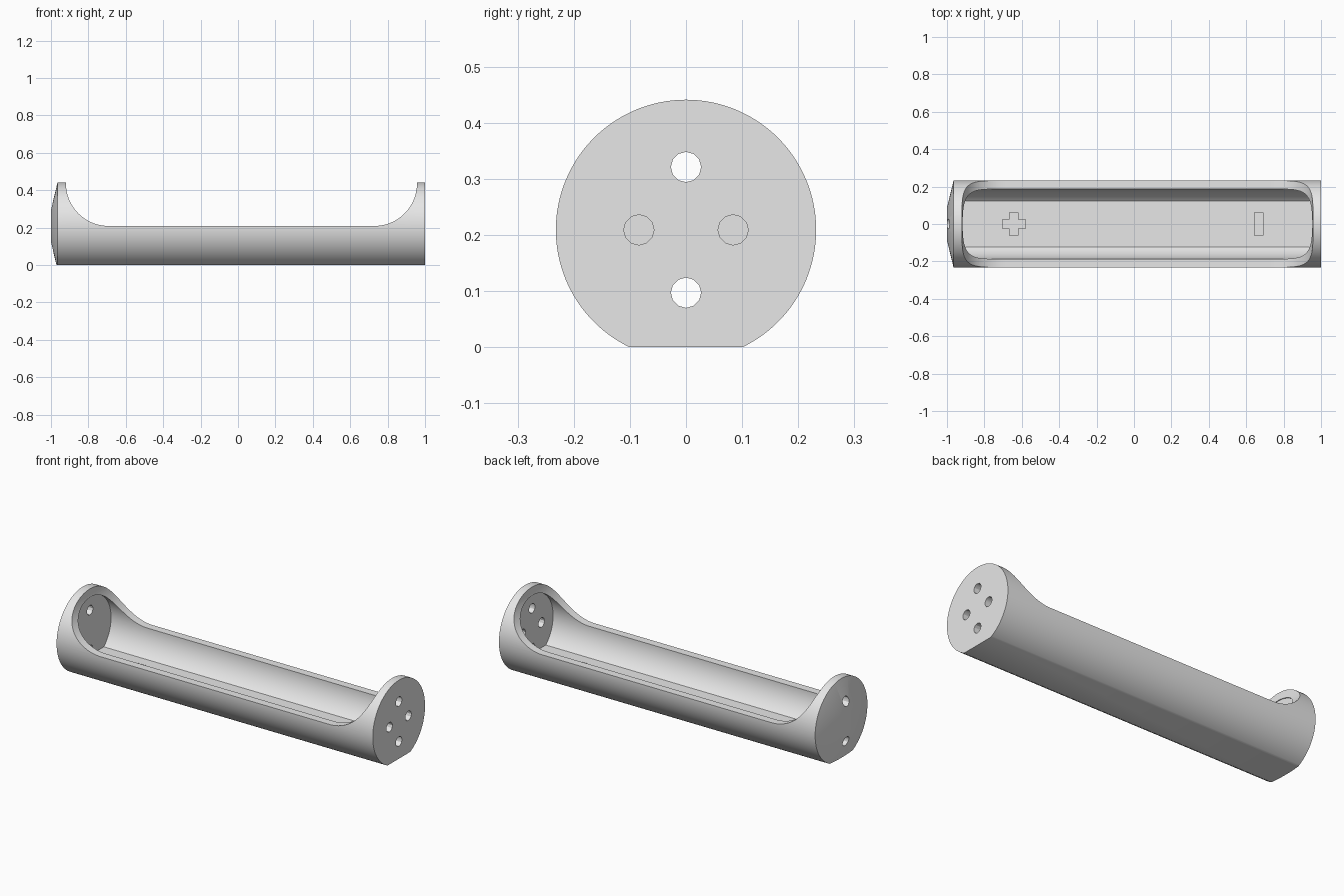
import bpy
import bmesh
from math import sin, cos, pi, radians
from mathutils import Matrix

cube = bpy.data.objects.get("Cube")
if cube:
    bpy.data.objects.remove(cube, do_unlink=True)

AXIS_Z = 0.209        # height of the tube axis
OUTER, INNER = 0.232, 0.187
LEFT_END, RIGHT_END = 0.957, -0.92   # inner faces of the end walls
FLOOR = 0.068

grey = bpy.data.materials.new("light grey plastic")
grey.use_nodes = True
grey.diffuse_color = (0.8, 0.8, 0.8, 1)
grey.node_tree.nodes["Principled BSDF"].inputs["Base Color"].default_value = (0.8, 0.8, 0.8, 1)


def finish(name, bm):
    bmesh.ops.recalc_face_normals(bm, faces=bm.faces[:])
    mesh = bpy.data.meshes.new(name)
    bm.to_mesh(mesh)
    bm.free()
    mesh.materials.append(grey)
    obj = bpy.data.objects.new(name, mesh)
    bpy.context.collection.objects.link(obj)
    return obj


def lathe(name, stations, floor=None, y=0, z=AXIS_Z, sides=128):
    """Solid round about a line along x, optionally sliced flat below."""
    bm = bmesh.new()
    rings = []
    for x, r in stations:
        angles = [2 * pi * i / sides for i in range(sides)]
        rings.append([bm.verts.new((x, y + r * sin(a), z + r * cos(a))) for a in angles])
    for a, b in zip(rings, rings[1:]):
        for i in range(sides):
            j = (i + 1) % sides
            bm.faces.new((a[i], a[j], b[j], b[i]))
    bm.faces.new(rings[0])
    bm.faces.new(rings[-1])
    if floor is not None:
        geom = bm.verts[:] + bm.edges[:] + bm.faces[:]
        bmesh.ops.bisect_plane(bm, geom=geom, plane_co=(0, 0, floor),
                               plane_no=(0, 0, 1), clear_inner=True)
        bmesh.ops.holes_fill(bm, edges=[e for e in bm.edges if e.is_boundary], sides=0)
    return finish(name, bm)


def box(name, centre, size):
    bm = bmesh.new()
    bmesh.ops.create_cube(bm, size=1, matrix=Matrix.Translation(centre) @ Matrix.Diagonal((*size, 1)))
    return finish(name, bm)


def opening_cutter():
    """Loading slot: straight above, with large rounded lower corners."""
    r, top, steps = 0.228, 0.6, 32
    pts = [(RIGHT_END, top)]
    for cx, start in ((RIGHT_END + r, pi), (LEFT_END - r, 1.5 * pi)):
        for i in range(steps + 1):
            a = start + pi / 2 * i / steps
            pts.append((cx + r * cos(a), AXIS_Z + r + r * sin(a)))
    pts.append((LEFT_END, top))
    bm = bmesh.new()
    face = bm.faces.new([bm.verts.new((x, -0.4, z)) for x, z in pts])
    out = bmesh.ops.extrude_face_region(bm, geom=[face])
    bmesh.ops.translate(bm, vec=(0, 0.8, 0),
                        verts=[v for v in out["geom"] if isinstance(v, bmesh.types.BMVert)])
    return finish("opening_cutter", bm)


# Tube with one tapered end and a flat base
holder = lathe("battery_holder", [(-1, 0.087), (-0.965, OUTER), (1, OUTER)], floor=0)

# Inner cavity and loading slot
cutters = [lathe("cavity_cutter", [(RIGHT_END, INNER), (LEFT_END, INNER)], floor=FLOOR),
           opening_cutter()]

# Wire holes: upper and lower through both ends, side pair through one end
for s in (-1, 1):
    cutters.append(lathe("wire_hole_cutter", [(-1.1, 0.027), (1.1, 0.027)],
                         z=AXIS_Z + s * 0.112, sides=12))
    cutters.append(lathe("side_hole_cutter", [(0.8, 0.027), (1.1, 0.027)],
                         y=s * 0.084, sides=12))

# Polarity marks sunk into the floor
for x, sx, sy in ((-0.642, 0.046, 0.124), (-0.642, 0.124, 0.046), (0.667, 0.046, 0.124)):
    cutters.append(box("mark_cutter", (x, 0, FLOOR), (sx, sy, 0.04)))

bpy.ops.object.select_all(action="DESELECT")
bpy.context.view_layer.objects.active = holder
holder.select_set(True)
for cutter in cutters:
    cutter.hide_render = True
    mod = holder.modifiers.new("cut", "BOOLEAN")
    mod.operation, mod.solver, mod.object = "DIFFERENCE", "EXACT", cutter
    bpy.ops.object.modifier_apply(modifier=mod.name)
    bpy.data.objects.remove(cutter, do_unlink=True)

bpy.ops.object.shade_smooth_by_angle(angle=radians(30))
